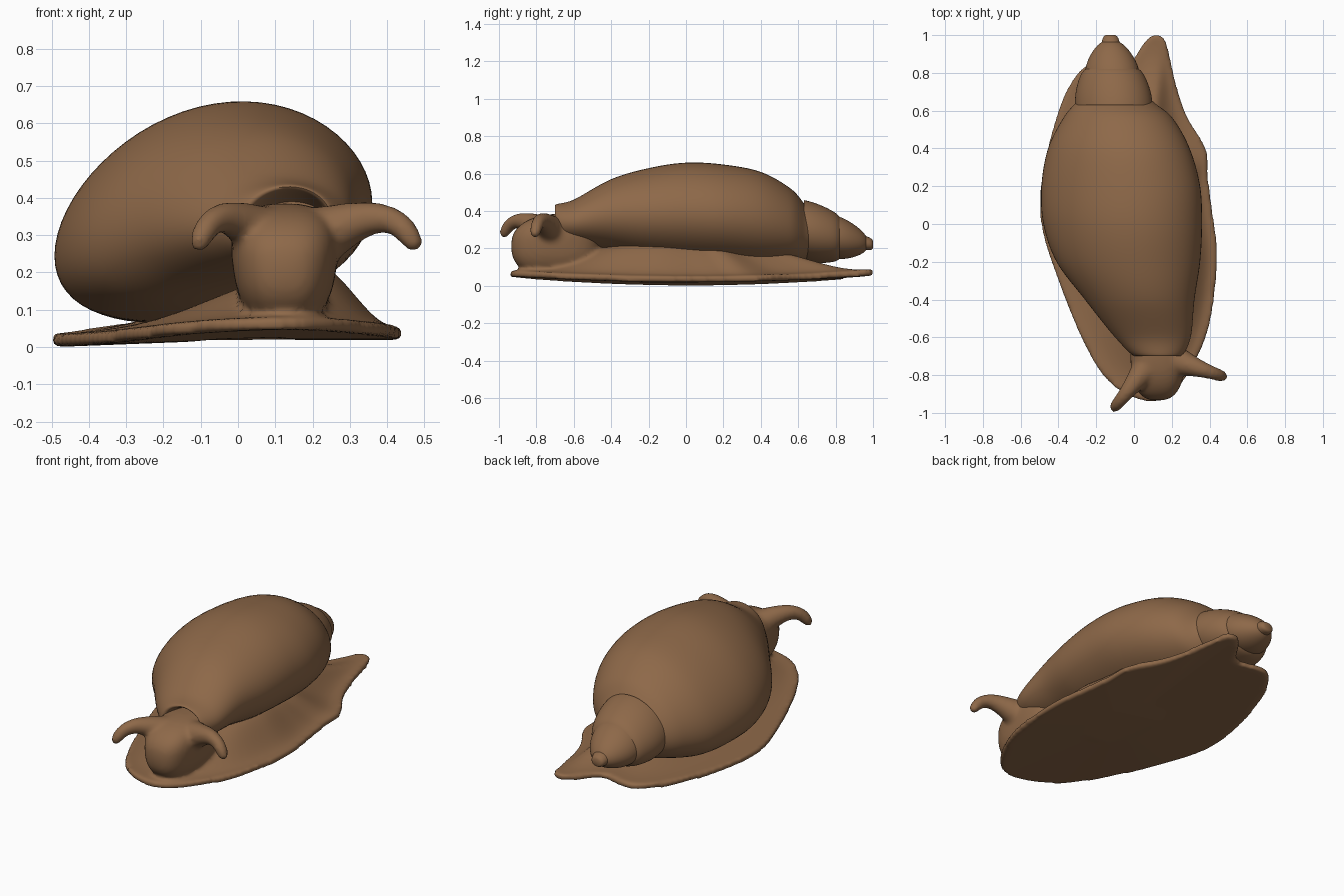
import bpy, bmesh, math
from mathutils import Vector

cube = bpy.data.objects.get("Cube")
if cube:
    bpy.data.objects.remove(cube)

brown = bpy.data.materials.new("warm_brown")
brown.use_nodes = True
brown.diffuse_color = (0.27, 0.14, 0.066, 1)
shader = brown.node_tree.nodes["Principled BSDF"]
shader.inputs["Base Color"].default_value = brown.diffuse_color


def loft(bm, rings):
    """Skin closed rings of points and cap both ends."""
    loops = [[bm.verts.new(point) for point in ring] for ring in rings]
    count = len(loops[0])
    for first, second in zip(loops, loops[1:]):
        for i in range(count):
            j = (i + 1) % count
            bm.faces.new((first[i], first[j], second[j], second[i]))
    bm.faces.new(loops[0][::-1])
    bm.faces.new(loops[-1])


def finish(bm, name):
    """Turn the mesh under construction into a smooth brown object."""
    bmesh.ops.recalc_face_normals(bm, faces=bm.faces)
    mesh = bpy.data.meshes.new(name)
    bm.to_mesh(mesh)
    bm.free()
    mesh.materials.append(brown)
    mesh.shade_smooth()
    mesh.set_sharp_from_angle(angle=math.radians(60))
    obj = bpy.data.objects.new(name, mesh)
    bpy.context.collection.objects.link(obj)
    return obj


def steps(count):
    return [i / count for i in range(count + 1)]


def angles(count):
    return [math.tau * i / count for i in range(count)]


def smoothstep(t):
    t = min(max(t, 0), 1)
    return t * t * (3 - 2 * t)


def smooth_path(points, count):
    """Sample a curve that passes through every point."""
    knots = [Vector(point) for point in points]
    knots = [knots[0] * 2 - knots[1]] + knots + [knots[-1] * 2 - knots[-2]]
    path = []
    for before, start, end, after in zip(knots, knots[1:], knots[2:], knots[3:]):
        leave, arrive = (end - before) / 2, (after - start) / 2
        for t in steps(count)[:-1]:
            path.append(start.lerp(end, smoothstep(t)) + leave * t * (1 - t) ** 2
                        - arrive * t * t * (1 - t))
    return path + [knots[-2]]


def egg_ring(y, x, z, width, height):
    """Section of the shell: low-bellied, leaning over more as it grows taller."""
    lean = height * height * 0.8
    sag = height * height * 0.6
    rise = math.sqrt(height * height - lean * lean)
    return [(x + width * math.cos(a), y,
             z + rise * math.sin(a) + lean * math.cos(a) - sag * math.cos(a) ** 2)
            for a in angles(64)]


# Large shell whorl: y, centre x, centre z, half width, half height
bm = bmesh.new()
sections = [
    (-0.6, 0.14, 0.33, 0.1, 0.06),
    (-0.7, 0.13, 0.34, 0.12, 0.09),
    (-0.6, 0.1, 0.34, 0.2, 0.12),
    (-0.4, 0.03, 0.37, 0.29, 0.2),
    (-0.2, -0.03, 0.37, 0.38, 0.26),
    (0, -0.06, 0.37, 0.42, 0.29),
    (0.2, -0.07, 0.36, 0.42, 0.29),
    (0.4, -0.08, 0.34, 0.375, 0.27),
    (0.56, -0.085, 0.31, 0.29, 0.21),
    (0.64, -0.1, 0.28, 0.21, 0.15),
    (0.68, -0.1, 0.28, 0.17, 0.12),
]
loft(bm, [egg_ring(*section) for section in smooth_path(sections, 8)])
finish(bm, "shell")


# Spire: three tapering whorls, each growing out of the one before
def whorl(bm, start, end, radius, tip):
    rings = []
    for t in steps(16):
        y = start + (end - start) * t
        behind = y - 0.7
        width = (radius + (tip - radius) * t * t) * (1 - 0.3 * t ** 16)
        rings.append(egg_ring(y, -0.11 - behind / 20, 0.28 - behind / 5, width, width * 0.8))
    loft(bm, rings)


bm = bmesh.new()
whorl(bm, 0.63, 0.84, 0.205, 0.14)
whorl(bm, 0.78, 0.97, 0.145, 0.05)
whorl(bm, 0.92, 1, 0.052, 0.035)
finish(bm, "spire")

# Foot: wavy outline, rising inwards to a low mound that is higher on the left
outline = [
    (0.39, 0.25), (0.41, 0.1), (0.44, -0.2), (0.38, -0.6), (0.2, -0.9), (0, -0.92),
    (-0.2, -0.75), (-0.4, -0.3), (-0.5, 0.1), (-0.4, 0.6), (-0.25, 0.84), (-0.05, 0.83),
    (0.06, 0.97), (0.12, 1), (0.17, 0.96), (0.22, 0.75), (0.28, 0.57), (0.38, 0.4),
]
edge = [Vector((p.x, p.y, p.y * p.y / 25 + (p.x + 0.5) / 50))
        for p in smooth_path(outline + outline[:1], 6)[:-1]]


def foot_ring(scale, thickness, mound):
    centre = Vector((0.02, -0.1, 0.02))
    return [centre.lerp(p, scale) + Vector((0, 0, thickness + mound * (0.6 + p.x)))
            for p in edge]


rings = [foot_ring(scale, 0, 0) for scale in (0.3, 0.7, 1)]
for t in steps(16):
    scale = 1 - 0.8 * t
    rings.append(foot_ring(scale, 0.035, 0.16 * smoothstep(2 * (0.95 - scale))))
bm = bmesh.new()
loft(bm, rings)

# Head: a sphere squared off into a blunt block with a narrow chin and sloping brow
head = bmesh.ops.create_uvsphere(bm, u_segments=48, v_segments=24, radius=1)
for vert in head["verts"]:
    x, y, z = [math.copysign(abs(c) ** 0.75, c) for c in vert.co]
    vert.co = (0.125 + x * (0.14 + z / 50), -0.7 + y * 0.235 + max(z, 0) ** 2 / 20,
               0.22 + z * 0.165)


# Tentacles: tapering tubes that arch outwards and hook down at the tip
def tentacle(bm, root, reach):
    path = []
    for t in steps(24):
        flat = Vector(root) + Vector(reach) * t * (1.4 - 0.4 * t)
        path.append(Vector((flat.x, flat.y, 0.28 + 0.18 * t - 0.2 * t ** 3)))
    outward = Vector((*reach, 0)).normalized()
    side = outward.cross(Vector((0, 0, 1)))
    rings = []
    for i, point in enumerate(path):
        along = (path[min(i + 1, 24)] - path[max(i - 1, 0)]).normalized()
        up = side.cross(along)
        t = i / 24
        radius = (0.033 + 0.065 * (1 - t) ** 2.5) * (1 - 0.5 * t ** 20)
        rings.append([point + (side * math.cos(a) + up * math.sin(a)) * radius
                      for a in angles(16)])
    loft(bm, rings)


tentacle(bm, (0.1, -0.72), (-0.21, -0.26))
tentacle(bm, (0.18, -0.71), (0.3, -0.1))

# Fuse foot, head and tentacles into one soft skin
body = finish(bm, "soft_body")
fuse = body.modifiers.new("fuse", "REMESH")
fuse.mode = "VOXEL"
fuse.voxel_size = 0.012
fuse.use_smooth_shade = True
relax = body.modifiers.new("relax", "SMOOTH")
relax.factor = 0.5
relax.iterations = 8
